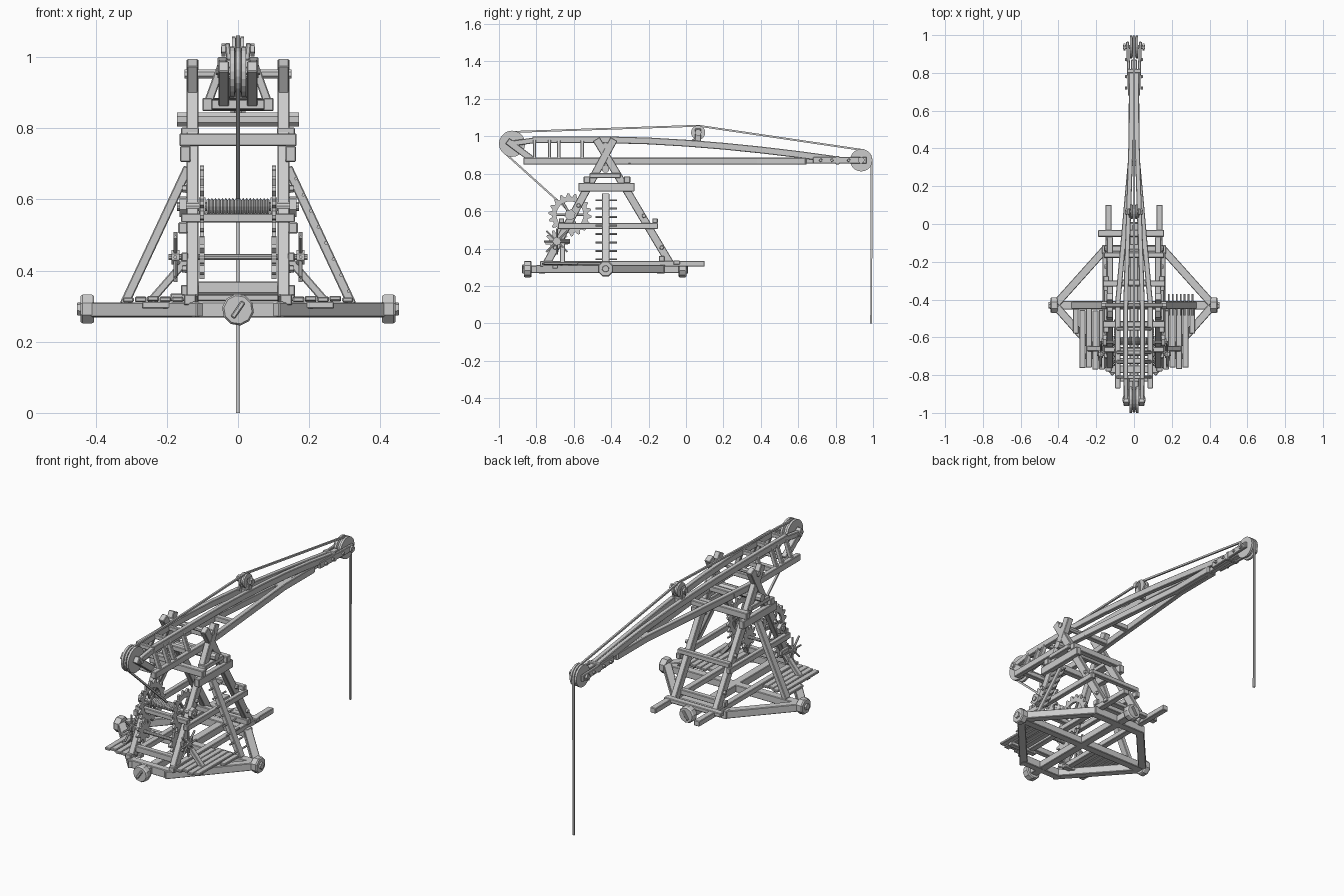
import bpy, bmesh, math, random
from mathutils import Vector

if "Cube" in bpy.data.objects:
    bpy.data.objects.remove(bpy.data.objects["Cube"])
random.seed(4)
X, Y, Z = Vector((1, 0, 0)), Vector((0, 1, 0)), Vector((0, 0, 1))


def finish(name, bm, bevel=0.0):
    bmesh.ops.recalc_face_normals(bm, faces=bm.faces)
    me = bpy.data.meshes.new(name)
    bm.to_mesh(me)
    bm.free()
    ob = bpy.data.objects.new(name, me)
    bpy.context.collection.objects.link(ob)
    if bevel:
        m = ob.modifiers.new("edge_wear", 'BEVEL')
        m.width, m.segments = bevel, 1
    return ob


def skin(rings):
    bm = bmesh.new()
    vs = [[bm.verts.new(p) for p in r] for r in rings]
    n = len(vs[0])
    for a, b in zip(vs, vs[1:]):
        for i in range(n):
            bm.faces.new((a[i], a[(i + 1) % n], b[(i + 1) % n], b[i]))
    bm.faces.new(vs[0])
    bm.faces.new(vs[-1])
    return bm


def chain(name, pts, w, h, side=X, bevel=0.003):
    """Timber along a path; w is measured along side, h across it."""
    pts = [Vector(p) for p in pts]
    rings = []
    for i, p in enumerate(pts):
        d = (pts[min(i + 1, len(pts) - 1)] - pts[max(i - 1, 0)]).normalized()
        s = (side - d * side.dot(d)).normalized()
        u = d.cross(s)
        rings.append([p + s * a * w / 2 + u * b * h / 2
                      for a, b in ((-1, -1), (1, -1), (1, 1), (-1, 1))])
    return finish(name, skin(rings), bevel)


def beam(name, p, q, w, h, side=X):
    return chain(name, [p, q], w, h, side)


def lathe(name, c, axis, prof, n=16):
    """Turned part: prof is (distance along axis, radius)."""
    c = Vector(c)
    u = axis.orthogonal().normalized()
    v = axis.cross(u)
    ang = [2 * math.pi * (i + .5) / n for i in range(n)]
    return finish(name, skin([[c + axis * t + (u * math.cos(a) + v * math.sin(a)) * r
                               for a in ang] for t, r in prof]))


def rod(name, p, q, r, n=10):
    d = Vector(q) - Vector(p)
    return lathe(name, p, d.normalized(), [(0, r), (d.length, r)], n)


def gear(name, c, w, teeth, ro, rr, ri):
    bm = bmesh.new()
    c = Vector(c)
    loops = []
    for rad, sx in ((0, -1), (0, 1), (1, 1), (1, -1)):
        loop = []
        for i in range(teeth * 4):
            a = 2 * math.pi * (i + .5) / (teeth * 4)
            r = ri if rad else (rr, rr, ro, ro)[i % 4]
            loop.append(bm.verts.new(c + Vector((sx * w / 2, r * math.cos(a), r * math.sin(a)))))
        loops.append(loop)
    for k in range(4):
        a, b = loops[k], loops[(k + 1) % 4]
        for i in range(len(a)):
            j = (i + 1) % len(a)
            bm.faces.new((a[i], a[j], b[j], b[i]))
    return finish(name, bm)


def pulley(name, y, z, r, w, axle):
    h = w / 2
    lathe(name, (0, y, z), X, [(-h, r * .55), (-h, r), (-h * .45, r), (-h * .3, r * .8),
                               (h * .3, r * .8), (h * .45, r), (h, r), (h, r * .55)], 20)
    lathe(name + "_axle", (0, y, z), X, [(-axle, .011), (axle, .011)], 8)
    for s in (-1, 1):
        lathe(name + "_nut", (s * axle * .85, y, z), X, [(-.005, .019), (.005, .019)], 6)


# base frame: crossed beams, outer hexagon, sled runners
beam("base_cross_beam", (-.42, -.43, .288), (.42, -.43, .288), .045, .04, Y)
beam("base_long_beam", (0, -.84, .288), (0, -.02, .288), .045, .04)
beam("base_rear_sill", (-.17, -.135, .29), (.17, -.135, .29), .045, .045, Y)
beam("base_front_sill", (-.13, -.77, .29), (.13, -.77, .29), .04, .045, Y)
beam("runner_rear_tie", (-.19, -.05, .325), (.16, -.05, .325), .035, .022, Y)
for s in (-1, 1):
    beam("base_rear_diagonal", (s * .41, -.42, .29), (s * .15, -.13, .29), .042, .042, Z)
    beam("base_front_diagonal", (s * .41, -.44, .29), (s * .1, -.79, .29), .042, .042, Z)
    beam("sled_runner", (s * .135, -.78, .318), (s * .135, .1, .318), .034, .03)
    lathe("side_log_end", (s * .405, -.43, .292), X * s,
          [(0, .04), (.006, .044), (.032, .044), (.038, .039)], 8)
    lathe("side_log_pin", (s * .44, -.43, .292), X * s, [(0, .02), (.012, .018)], 6)
for nm, y, d in (("front", -.825, -1), ("rear", -.04, 1)):
    lathe(nm + "_log_end", (0, y, .29), Y * d, [(0, .04), (.006, .045), (.035, .045), (.042, .04)], 10)
    beam(nm + "_log_wedge", (-.015, y + d * .045, .268), (.015, y + d * .045, .312), .012, .014, Y)

# side platforms of close-laid planks
for s in (-1, 1):
    for i in range(4):
        x = s * (.17 + .0345 * i)
        beam("platform_plank", (x, -.45 + random.uniform(-.01, .01), .32),
             (x, -.765 + random.uniform(-.006, .008), .32 + random.uniform(-.003, .003)), .0325, .014)
    beam("platform_short_plank", (s * .308, -.45, .318), (s * .308, -.58, .318), .03, .014)
    beam("platform_bearer", (s * .1, -.7, .303), (s * .27, -.7, .303), .03, .02, Y)

# A-frames with crossed tops, ties, outrigger struts
for s in (-1, 1):
    x = s * .128
    beam("front_leg", (x, -.745, .32), (x, -.385, .985), .034, .042)
    beam("rear_leg", (x, -.085, .32), (x, -.48, .985), .032, .042)
    beam("low_tie", (s * .155, -.685, .52), (s * .155, -.15, .52), .026, .032)
    beam("upper_tie", (s * .148, -.575, .728), (s * .148, -.275, .728), .03, .045)
    beam("top_tie", (s * .135, -.515, .79), (s * .135, -.35, .79), .05, .025)
    beam("outrigger_strut", (s * .14, -.43, .69), (s * .32, -.43, .305), .04, .026, Y)
    beam("short_strut", (s * .145, -.66, .43), (s * .245, -.66, .315), .028, .022, Y)
    for y, z in ((-.575, .63), (-.225, .575), (-.7, .405), (-.13, .405)):
        lathe("leg_bolt", (s * .145, y, z), X * s, [(0, .012), (.012, .01)], 6)
for i in range(8):
    t = (i + .7) / 8.3
    p = Vector((.148 + .175 * t, 0, .69 - .375 * t))
    rod("ladder_peg", p - Y * .485, p - Y * .37, .005, 6)
for nm, y, z, w, h, l in (("upper_front", -.53, .768, .034, .036, .165), ("upper_rear", -.315, .768, .034, .036, .165),
                          ("low_front", -.665, .548, .028, .026, .16), ("low_rear", -.165, .548, .028, .026, .16),
                          ("foot_front", -.725, .353, .03, .034, .125), ("foot_rear", -.13, .345, .03, .03, .16)):
    beam(nm + "_crossbar", (-l, y, z), (l, y, z), w, h, Y)
rod("boom_support_log", (-.172, -.43, .825), (.172, -.43, .825), .021, 8)
rod("boom_pivot", (-.15, -.43, .953), (.15, -.43, .953), .014, 8)

# winch: rope drum, large gears, pinions and crank spokes
wy, wz, cy, cz = -.62, .58, -.69, .438
rod("winch_axle", (-.172, wy, wz), (.172, wy, wz), .013)
rod("crank_axle", (-.195, cy, cz), (.195, cy, cz), .009)
lathe("rope_drum", (0, wy, wz), X,
      [(-.088 + .176 * i / 36, .018 + .006 * (i % 2)) for i in range(37)], 12)
for s in (-1, 1):
    g = Vector((s * .101, wy, wz))
    gear("large_gear", g, .012, 18, .115, .097, .072)
    lathe("large_gear_hub", g, X, [(-.009, .026), (.009, .026)], 12)
    for i in range(6):
        a = math.pi * i / 3
        d = Vector((0, math.cos(a), math.sin(a)))
        beam("large_gear_spoke", g + d * .015, g + d * .078, .01, .014)
    gear("pinion", (s * .101, cy, cz), .014, 9, .062, .042, .008)
    lathe("axle_block", (s * .155, wy, wz), X, [(-.01, .03), (.01, .03)], 6)
    lathe("crank_hub", (s * .176, cy, cz), X, [(-.011, .022), (.011, .022)], 8)
    for i in range(4):
        a = math.pi * i / 4
        d = Vector((0, math.cos(a), math.sin(a))) * (.08 if i % 2 else .07)
        c = Vector((s * .176, cy, cz))
        rod("crank_spoke", c - d, c + d, .0055, 6)
    beam("crank_bracket", (s * .15, -.71, .438), (s * .15, -.62, .438), .018, .026)


# boom: spreading lower chords, arched upper chords, posts and rungs
def lo(y):
    return Vector((.014 + .072 * min(1, max(0, (.38 - y) / .8)), y, .867))


def up(y):
    t = max(0, (y + .45) / 1.25)
    return Vector((.014 + .03 * min(1, max(0, (.5 - y) / .9)), y, .982 - .106 * t ** 1.7))


flip = Vector((-1, 1, 1))
for s in (-1, 1):
    f = Vector((s, 1, 1))
    chain("boom_lower_chord", [lo(y) * f for y in (-.87, -.42, .1, .38, .64)], .028, .037)
    chain("boom_upper_chord", [up(y) * f for y in (-.82, -.45, -.2, 0, .2, .4, .6, .8)], .026, .036)
    for y in (-.81, -.73, -.68, -.555):
        beam("boom_post", lo(y) * f, up(y) * f, .018, .024, Y)
    # front pulley fork
    beam("front_fork_strut", (s * .04, -.81, .866), (s * .04, -.955, .975), .03, .036)
    beam("front_fork_top", (s * .043, -.8, .98), (s * .042, -.94, .96), .024, .03)
    # tip fork and mid pulley bracket
    beam("tip_fork", (s * .024, .68, .872), (s * .034, .965, .872), .016, .036)
    beam("mid_bracket", (s * .022, .065, .95), (s * .03, .065, 1.04), .014, .032)
    beam("mid_bracket_foot", (s * .018, .03, .97), (s * .028, .065, 1.0), .01, .014)
    for y in (.72, .78, .87):
        lathe("tip_bolt", (s * .036, y, .872), X * s, [(0, .009), (.012, .008)], 6)
for y, l in ((-.82, .1), (-.67, .1), (-.53, .1), (-.31, .09), (-.12, .07)):
    beam("boom_lower_rung", (-l, y, .867), (l, y, .867), .03, .028, Y)
for y in (-.81, -.68, -.555, .065):
    beam("boom_upper_rung", up(y) * flip, up(y), .02, .024, Y)
beam("boom_pole", (0, .34, .868), (0, .87, .872), .03, .034)
beam("boom_collar", (0, .605, .876), (0, .645, .876), .05, .056)
beam("tip_band", (0, .80, .872), (0, .82, .872), .074, .046)

# pulleys and the rope that runs over them
pulley("front_pulley", -.93, .96, .07, .046, .062)
pulley("mid_pulley", .065, 1.02, .038, .034, .048)
pulley("tip_pulley", .937, .872, .06, .042, .058)


def arc(y, z, r, a0, a1, n=6):
    return [(0, y + r * math.cos(math.radians(a0 + (a1 - a0) * i / n)),
             z + r * math.sin(math.radians(a0 + (a1 - a0) * i / n))) for i in range(n + 1)]


path = ([(0, wy - .01, wz + .025)] + arc(-.93, .96, .063, 225, 92, 8) + arc(.065, 1.02, .036, 92, 82, 2)
        + arc(.937, .872, .055, 82, 0) + [(0, .99, 0)])
chain("hoist_rope", path, .01, .01, X, 0)
